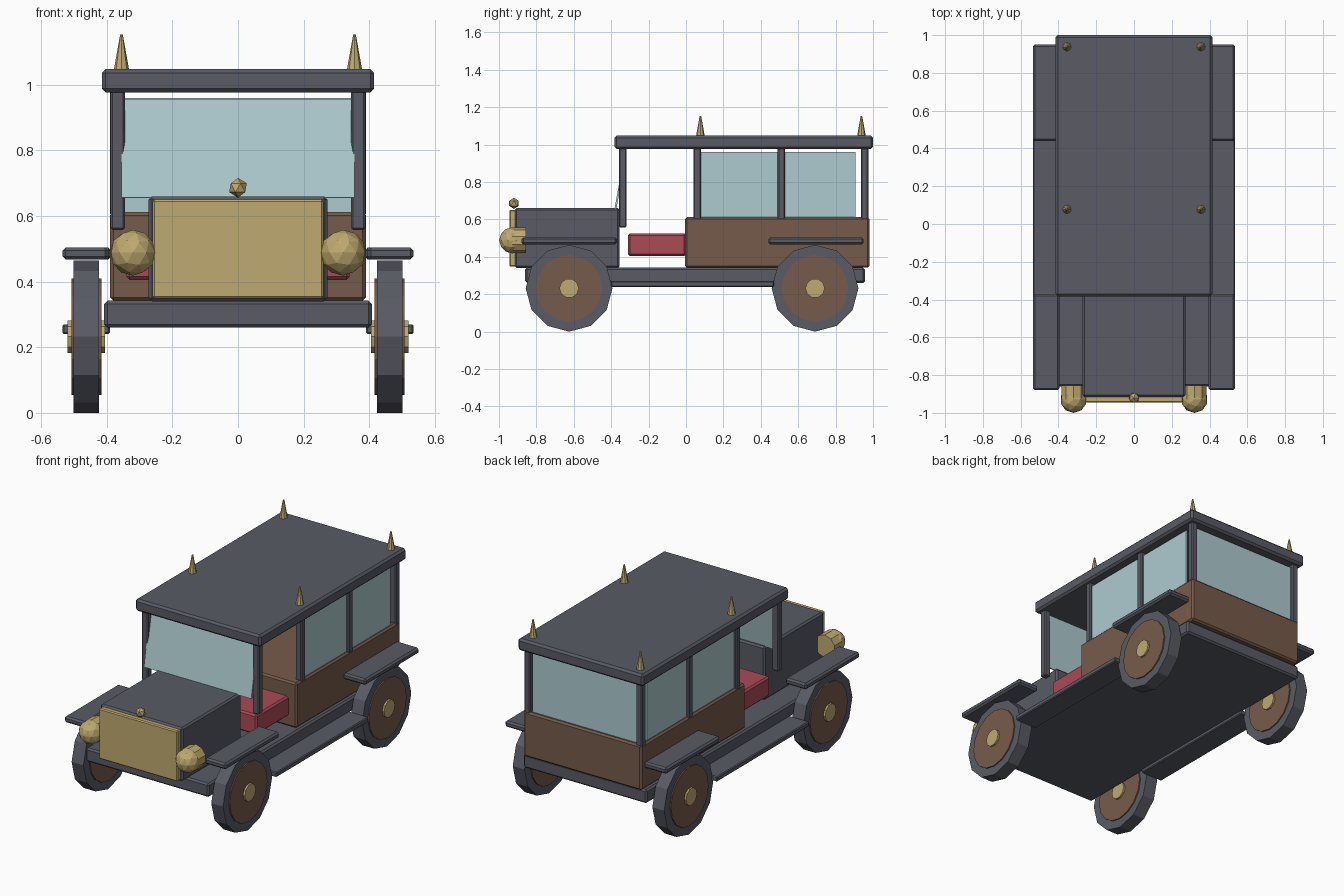
import bpy
from math import pi, atan2, hypot

if "Cube" in bpy.data.objects:
    bpy.data.objects.remove(bpy.data.objects["Cube"])


def material(name, rgb):
    m = bpy.data.materials.new(name)
    m.diffuse_color = (*rgb, 1)
    m.use_nodes = True
    m.node_tree.nodes["Principled BSDF"].inputs["Base Color"].default_value = m.diffuse_color
    return m


STEEL = material("dark_steel", (0.10, 0.105, 0.13))
WOOD = material("wood", (0.18, 0.105, 0.07))
BRASS = material("brass", (0.52, 0.40, 0.16))
RED = material("red_leather", (0.40, 0.07, 0.09))
GLASS = material("glass", (0.42, 0.60, 0.63))


def finish(name, mat, bevel=0):
    o = bpy.context.object
    o.name = name
    o.data.materials.append(mat)
    if bevel:
        b = o.modifiers.new("bevel", 'BEVEL')
        b.width, b.segments = bevel, 1
    return o


def box(name, mat, x, y, z, bevel=0.01):
    """Box from (min, max) ranges on each axis."""
    bpy.ops.mesh.primitive_cube_add(size=1, location=[sum(r) / 2 for r in (x, y, z)])
    o = bpy.context.object
    o.scale = [r[1] - r[0] for r in (x, y, z)]
    bpy.ops.object.transform_apply(location=False, rotation=False, scale=True)
    return finish(name, mat, bevel)


def side_box(name, mat, x, y, z, bevel=0.01):
    """Pair of boxes mirrored across x = 0."""
    box(name + "_right", mat, x, y, z, bevel)
    box(name + "_left", mat, (-x[1], -x[0]), y, z, bevel)


def disc(name, mat, sides, radius, width, loc):
    """Cylinder with its axis along x and a corner pointing down."""
    bpy.ops.mesh.primitive_cylinder_add(vertices=sides, radius=radius, depth=width,
                                        location=loc, rotation=(0, pi / 2, 0))
    return finish(name, mat)


# Chassis, running boards and fenders
box("chassis", STEEL, (-0.408, 0.408), (-0.86, 0.957), (0.26, 0.342))
side_box("running_board", STEEL, (0.39, 0.535), (-0.40, 0.47), (0.24, 0.27), 0.005)
side_box("front_fender", STEEL, (0.395, 0.535), (-0.88, -0.37), (0.467, 0.504))
side_box("rear_fender", STEEL, (0.385, 0.535), (0.44, 0.95), (0.467, 0.504))

# Hood, radiator and cap
box("hood", STEEL, (-0.272, 0.272), (-0.915, -0.355), (0.34, 0.66))
box("radiator", BRASS, (-0.26, 0.26), (-0.945, -0.905), (0.348, 0.65), 0.006)
bpy.ops.mesh.primitive_ico_sphere_add(subdivisions=1, radius=0.03, location=(0, -0.92, 0.686))
finish("radiator_cap", BRASS)

# Rear body, seat and roof
box("rear_body", WOOD, (-0.39, 0.39), (-0.005, 0.98), (0.342, 0.612))
box("seat", RED, (-0.34, 0.34), (-0.31, 0.0), (0.405, 0.525))
box("roof", STEEL, (-0.415, 0.415), (-0.383, 1.0), (0.976, 1.048), 0.012)

# Roof pillars
side_box("windshield_pillar", STEEL, (0.345, 0.388), (-0.358, -0.318), (0.557, 0.985), 0.006)
for label, y in (("front", 0.06), ("middle", 0.51), ("rear", 0.955)):
    side_box(label + "_pillar", STEEL, (0.35, 0.39), (y - 0.02, y + 0.02), (0.60, 0.985), 0.006)

# Windows
side_box("side_window", GLASS, (0.365, 0.375), (0.07, 0.905), (0.605, 0.96), 0)
box("rear_window", GLASS, (-0.345, 0.345), (0.95, 0.96), (0.605, 0.96), 0)
windshield = box("windshield", GLASS, (-0.355, 0.355), (-0.355, -0.345),
                 (0.805 - hypot(0.30, 0.055) / 2, 0.805 + hypot(0.30, 0.055) / 2), 0)
windshield.rotation_euler.x = -atan2(0.055, 0.30)

# Roof spikes
for sx in (-1, 1):
    for y in (0.077, 0.938):
        bpy.ops.mesh.primitive_cone_add(vertices=8, radius1=0.024, radius2=0.004, depth=0.112,
                                        location=(sx * 0.355, y, 1.097))
        finish("roof_spike", BRASS)

    # Headlights: faceted lens and barrel
    bpy.ops.mesh.primitive_ico_sphere_add(subdivisions=2, radius=0.07,
                                          location=(sx * 0.32, -0.93, 0.488))
    finish("headlight_lens", BRASS)
    bpy.ops.mesh.primitive_cylinder_add(vertices=10, radius=0.068, depth=0.075,
                                        location=(sx * 0.32, -0.8925, 0.488),
                                        rotation=(pi / 2, 0, 0))
    finish("headlight_barrel", BRASS)

    # Wheels: tyre, wooden disc and brass hub
    for label, y in (("front", -0.625), ("rear", 0.69)):
        loc = (sx * 0.462, y, 0.232)
        disc(label + "_tyre", STEEL, 12, 0.232, 0.078, loc)
        disc(label + "_wheel_disc", WOOD, 16, 0.178, 0.092, loc)
        disc(label + "_hub", BRASS, 10, 0.052, 0.115, loc)
